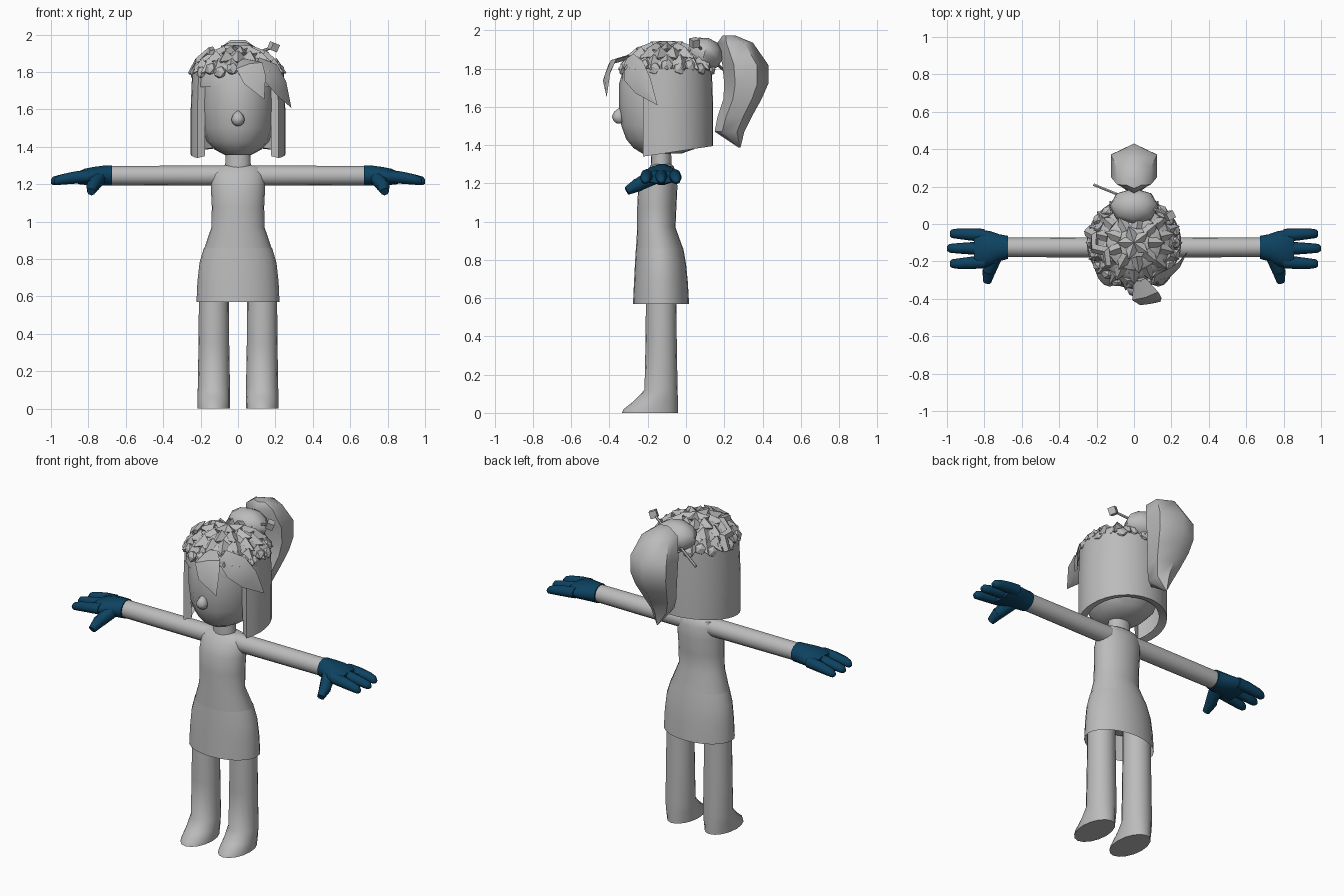
import bpy, bmesh
from math import sin, cos, pi, radians
from mathutils import Vector, Matrix

cube = bpy.data.objects.get("Cube")
if cube:
    bpy.data.objects.remove(cube)


def material(name, rgb):
    m = bpy.data.materials.new(name)
    m.use_nodes = True
    m.diffuse_color = (*rgb, 1)
    m.node_tree.nodes["Principled BSDF"].inputs["Base Color"].default_value = (*rgb, 1)
    return m


GREY = material("plain grey", (0.5, 0.5, 0.5))
BLUE = material("glove blue", (0.004, 0.055, 0.12))
X, Y, Z = Vector((1, 0, 0)), Vector((0, 1, 0)), Vector((0, 0, 1))
HEAD = Vector((0, -0.1, 1.72))


def finish(name, bm, mat=GREY, angle=40):
    """Turn a bmesh into a named, shaded object."""
    bmesh.ops.remove_doubles(bm, verts=bm.verts, dist=0.0005)
    bmesh.ops.recalc_face_normals(bm, faces=bm.faces)
    me = bpy.data.meshes.new(name)
    bm.to_mesh(me)
    bm.free()
    ob = bpy.data.objects.new(name, me)
    bpy.context.collection.objects.link(ob)
    me.materials.append(mat)
    if angle:
        bpy.ops.object.select_all(action='DESELECT')
        ob.select_set(True)
        bpy.context.view_layer.objects.active = ob
        bpy.ops.object.shade_smooth_by_angle(angle=radians(angle))
    return ob


def loft(bm, rings, n=16, caps=True):
    """Skin elliptical rings given as (centre, half axis, half axis)."""
    loops = [[bm.verts.new(Vector(c) + u * cos(2 * pi * i / n) + v * sin(2 * pi * i / n))
              for i in range(n)] for c, u, v in rings]
    for a, b in zip(loops, loops[1:]):
        for i in range(n):
            j = (i + 1) % n
            bm.faces.new((a[i], a[j], b[j], b[i]))
    if caps:
        bm.faces.new(loops[0])
        bm.faces.new(loops[-1])


def upright(name, rows, x=0, n=16, caps=True, angle=40):
    """Loft along z from rows of (z, half width, front y, back y)."""
    bm = bmesh.new()
    loft(bm, [((x, (f + b) / 2, z), Y * (b - f) / 2, X * w) for z, w, f, b in rows], n, caps)
    return finish(name, bm, angle=angle)


def strand(name, path, widths, thick=0.012):
    """Flat pointed strip that follows the outside of the head."""
    bm, rings = bmesh.new(), []
    pts = [Vector(p) for p in path]
    for i, p in enumerate(pts):
        t = (pts[min(i + 1, len(pts) - 1)] - pts[max(i - 1, 0)]).normalized()
        side = t.cross(p - HEAD).normalized()
        rings.append((p, side * widths[i], side.cross(t) * min(thick, widths[i])))
    loft(bm, rings, 4)
    return finish(name, bm, angle=25)


def ball(name, centre, size, seg=10, rings=7, tilt=0):
    bm = bmesh.new()
    m = Matrix.Translation(centre) @ Matrix.Rotation(tilt, 4, 'X') @ Matrix.Diagonal((*size, 1))
    bmesh.ops.create_uvsphere(bm, u_segments=seg, v_segments=rings, radius=1, matrix=m)
    return finish(name, bm, angle=50)


def rod(bm, a, b, r1, r2, n=8):
    """Tapered rod between two points."""
    a, b = Vector(a), Vector(b)
    m = Matrix.Translation((a + b) / 2) @ (b - a).to_track_quat('Z', 'Y').to_matrix().to_4x4()
    bmesh.ops.create_cone(bm, cap_ends=True, segments=n, radius1=r1, radius2=r2,
                          depth=(b - a).length, matrix=m)


# Body and clothes
upright("torso", [(0.72, 0.19, -0.26, -0.01), (0.85, 0.183, -0.262, -0.012),
                  (0.97, 0.142, -0.255, -0.055), (1.08, 0.14, -0.255, -0.05),
                  (1.18, 0.145, -0.25, -0.045), (1.25, 0.142, -0.22, -0.05),
                  (1.29, 0.125, -0.185, -0.065), (1.302, 0.07, -0.17, -0.08)], n=24)
upright("skirt", [(0.57, 0.222, -0.277, 0.016), (0.68, 0.217, -0.272, 0.01),
                  (0.78, 0.206, -0.267, 0), (0.86, 0.182, -0.262, -0.014)], n=24, caps=False)
upright("neck", [(1.27, 0.07, -0.185, -0.075), (1.45, 0.062, -0.18, -0.08)])

# Limbs, mirrored left and right
for s, label in ((1, "left"), (-1, "right")):
    upright(label + "_leg", [(0, 0.087, -0.335, -0.042), (0.02, 0.087, -0.325, -0.042),
                             (0.06, 0.087, -0.275, -0.042), (0.12, 0.086, -0.217, -0.044),
                             (0.35, 0.082, -0.212, -0.048), (0.75, 0.079, -0.208, -0.052)],
            x=s * 0.129, angle=50)
    bm = bmesh.new()
    loft(bm, [((s * x, -0.125, 1.246), Y * r, Z * r)
              for x, r in ((0.08, 0.054), (0.4, 0.053), (0.7, 0.052))])
    finish(label + "_arm", bm)
    # Glove: palm, three fingers and a thumb
    bm = bmesh.new()
    loft(bm, [((s * x, y, z), Y * a, Z * b) for x, y, z, a, b in
              ((0.675, -0.125, 1.247, 0.062, 0.056), (0.72, -0.127, 1.246, 0.072, 0.055),
               (0.77, -0.131, 1.244, 0.093, 0.05), (0.82, -0.134, 1.24, 0.104, 0.044),
               (0.855, -0.134, 1.234, 0.095, 0.034))], 14)
    for y0, y1, tip in ((-0.06, -0.052, 0.985), (-0.13, -0.13, 1.0), (-0.203, -0.212, 0.985)):
        loft(bm, [((s * x, y, z), Y * r, Z * r) for x, y, z, r in
                  ((0.8, y0, 1.242, 0.034), (0.87, (y0 + y1) / 2, 1.236, 0.033),
                   (0.94, y1, 1.226, 0.028), (tip - 0.012, y1, 1.218, 0.023),
                   (tip, y1, 1.215, 0.012))], 8)
    rod(bm, (s * 0.745, -0.17, 1.235), (s * 0.775, -0.255, 1.19), 0.042, 0.034)
    rod(bm, (s * 0.775, -0.25, 1.193), (s * 0.785, -0.31, 1.16), 0.036, 0.022)
    finish(label + "_glove", bm, BLUE, 50)

# Head and nose
upright("head", [(1.357, 0.07, -0.23, -0.02), (1.385, 0.125, -0.275, 0.06),
                 (1.43, 0.168, -0.312, 0.11), (1.5, 0.19, -0.338, 0.12),
                 (1.6, 0.2, -0.35, 0.12), (1.72, 0.2, -0.35, 0.12),
                 (1.82, 0.18, -0.32, 0.1)], angle=30)
upright("nose", [(1.512, 0.012, -0.36, -0.335), (1.525, 0.03, -0.378, -0.32),
                 (1.55, 0.036, -0.388, -0.32), (1.575, 0.024, -0.375, -0.32),
                 (1.593, 0.005, -0.352, -0.33)], n=8, angle=60)

# Back hair: open-fronted shell with a slanted hem
bm = bmesh.new()
cols = []
for i in range(25):
    a = radians(-31 + 242 * i / 24)
    x, y = 0.253 * cos(a), -0.1 + 0.242 * sin(a)
    hem = 1.34 + 0.055 * (y + 0.225) / 0.365
    cols.append([bm.verts.new((x * k, -0.1 + (y + 0.1) * k, z))
                 for k, z in ((0.82, hem + 0.01), (1, hem), (1, 1.6), (0.97, 1.8))])
for p, q in zip(cols, cols[1:]):
    for j in range(3):
        bm.faces.new((p[j], q[j], q[j + 1], p[j + 1]))
for c in (cols[0], cols[-1]):
    inner = bm.verts.new((c[3].co.x * 0.82, c[3].co.y, c[3].co.z))
    bm.faces.new((*c, inner))
finish("back_hair", bm)

# Crown of hair
bm = bmesh.new()
loft(bm, [((0, -0.1, 1.745 + 0.18 * sin(a)), X * 0.24 * cos(a), Y * 0.24 * cos(a))
          for a in [radians(d) for d in (-8, 10, 28, 46, 64, 80)]], 18)
finish("hair_crown", bm)


def crown_point(turn, lift):
    n = Vector((cos(turn) * cos(lift), sin(turn) * cos(lift), sin(lift)))
    return Vector((0, -0.1, 1.745)) + Vector((n.x * 0.24, n.y * 0.24, n.z * 0.18)), n


# Overlapping pointed tufts in rings over the crown
bm = bmesh.new()
for k, (lift, count) in enumerate(((26, 18), (44, 14), (62, 9), (80, 5))):
    for i in range(count):
        turn = 2 * pi * (i + 0.5 * (k % 2)) / count
        p, n = crown_point(turn, radians(lift))
        down = Vector((cos(turn) * sin(radians(lift)), sin(turn) * sin(radians(lift)),
                       -cos(radians(lift))))
        rod(bm, p - n * 0.025 - down * 0.02, p + n * 0.025 + down * 0.045, 0.05, 0.002, 4)
finish("hair_tufts", bm, angle=0)

# Braided band around the crown
bm = bmesh.new()
for i in range(22):
    p, n = crown_point(2 * pi * i / 22, radians(17 if i % 2 else 23))
    m = Matrix.Translation(p) @ n.to_track_quat('Z', 'Y').to_matrix().to_4x4()
    bmesh.ops.create_icosphere(bm, subdivisions=1, radius=0.036,
                               matrix=m @ Matrix.Diagonal((1, 1, 0.75, 1)))
finish("hair_band", bm, angle=0)

# Fringe and zigzag clip
strand("front_fringe", [(0.03, -0.3, 1.86), (0.06, -0.385, 1.835), (0.09, -0.415, 1.76),
                        (0.14, -0.415, 1.655)], (0.035, 0.075, 0.065, 0.001))
strand("side_fringe", [(0.1, -0.3, 1.85), (0.18, -0.275, 1.79), (0.235, -0.225, 1.71),
                       (0.285, -0.15, 1.61)], (0.04, 0.075, 0.06, 0.001))
strand("hair_clip", [(-0.255, -0.04, 1.79), (-0.215, -0.06, 1.865), (-0.215, -0.13, 1.865),
                     (-0.15, -0.145, 1.92), (-0.14, -0.22, 1.905)],
       (0.025, 0.032, 0.032, 0.032, 0.022), 0.014)

# Bun, ponytail and hair stick
ball("bun", (0, 0.095, 1.875), (0.132, 0.1, 0.088), 8, 6, radians(-15))
upright("ponytail", [(1.972, 0.045, 0.19, 0.26), (1.935, 0.105, 0.165, 0.35),
                     (1.82, 0.142, 0.19, 0.43), (1.72, 0.14, 0.2, 0.43),
                     (1.64, 0.125, 0.195, 0.395), (1.55, 0.095, 0.165, 0.345),
                     (1.47, 0.06, 0.15, 0.305), (1.387, 0.003, 0.275, 0.285)], n=6, angle=50)
bm = bmesh.new()
ends = (-0.215, 0.21, 1.78), (0.19, 0.045, 1.935)
rod(bm, *ends, 0.008, 0.008, 6)
bmesh.ops.create_cube(bm, size=0.042, matrix=Matrix.Translation(ends[1])
                      @ Matrix.Rotation(0.4, 4, 'Y') @ Matrix.Rotation(0.5, 4, 'Z'))
finish("hair_stick", bm, angle=30)
